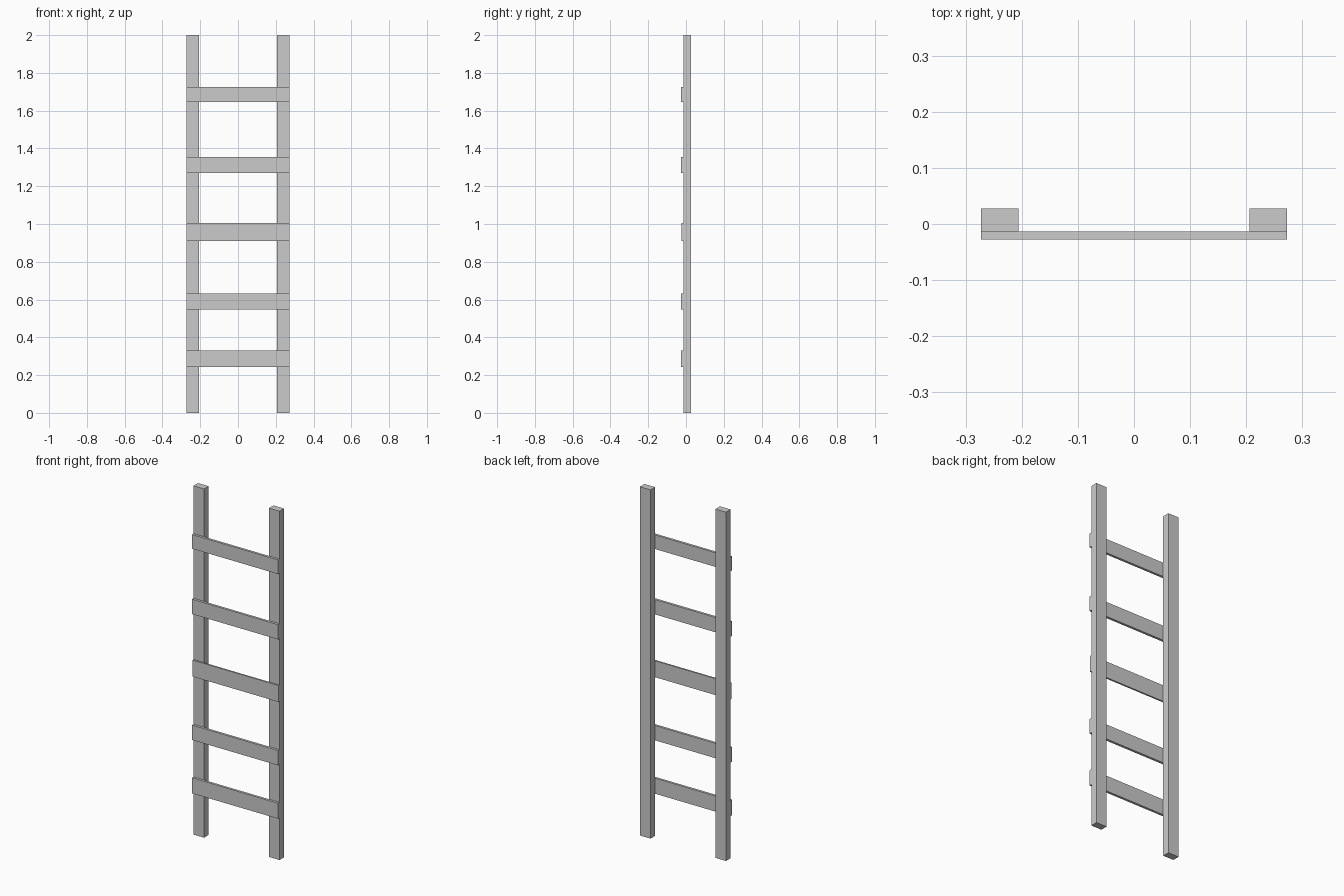
import bpy

if "Cube" in bpy.data.objects:
    bpy.data.objects.remove(bpy.data.objects["Cube"])

HALF_WIDTH = 0.273
RAIL_INNER = 0.206
JOINT_Y = -0.0135   # plane where rungs meet the rails
BACK_Y = 0.0275


def box(name, lo, hi):
    """Axis-aligned box between two corners."""
    centre = [(a + b) / 2 for a, b in zip(lo, hi)]
    bpy.ops.mesh.primitive_cube_add(size=1, location=centre)
    ob = bpy.context.object
    ob.name = name
    ob.scale = [b - a for a, b in zip(lo, hi)]
    bpy.ops.object.transform_apply(location=False, rotation=False, scale=True)
    return ob


# Upright side rails
box("left_rail", (-HALF_WIDTH, JOINT_Y, 0), (-RAIL_INNER, BACK_Y, 2))
box("right_rail", (RAIL_INNER, JOINT_Y, 0), (HALF_WIDTH, BACK_Y, 2))

# Flat rungs on the front of the rails: bottom z, top z, front y
rungs = [
    (0.242, 0.331, -0.0275),
    (0.548, 0.633, -0.0275),
    (0.910, 1.004, -0.023),   # middle rung is slightly thinner
    (1.270, 1.355, -0.0275),
    (1.645, 1.726, -0.0275),
]
for i, (z0, z1, front) in enumerate(rungs, 1):
    box(f"rung_{i}", (-HALF_WIDTH, front, z0), (HALF_WIDTH, JOINT_Y, z1))
